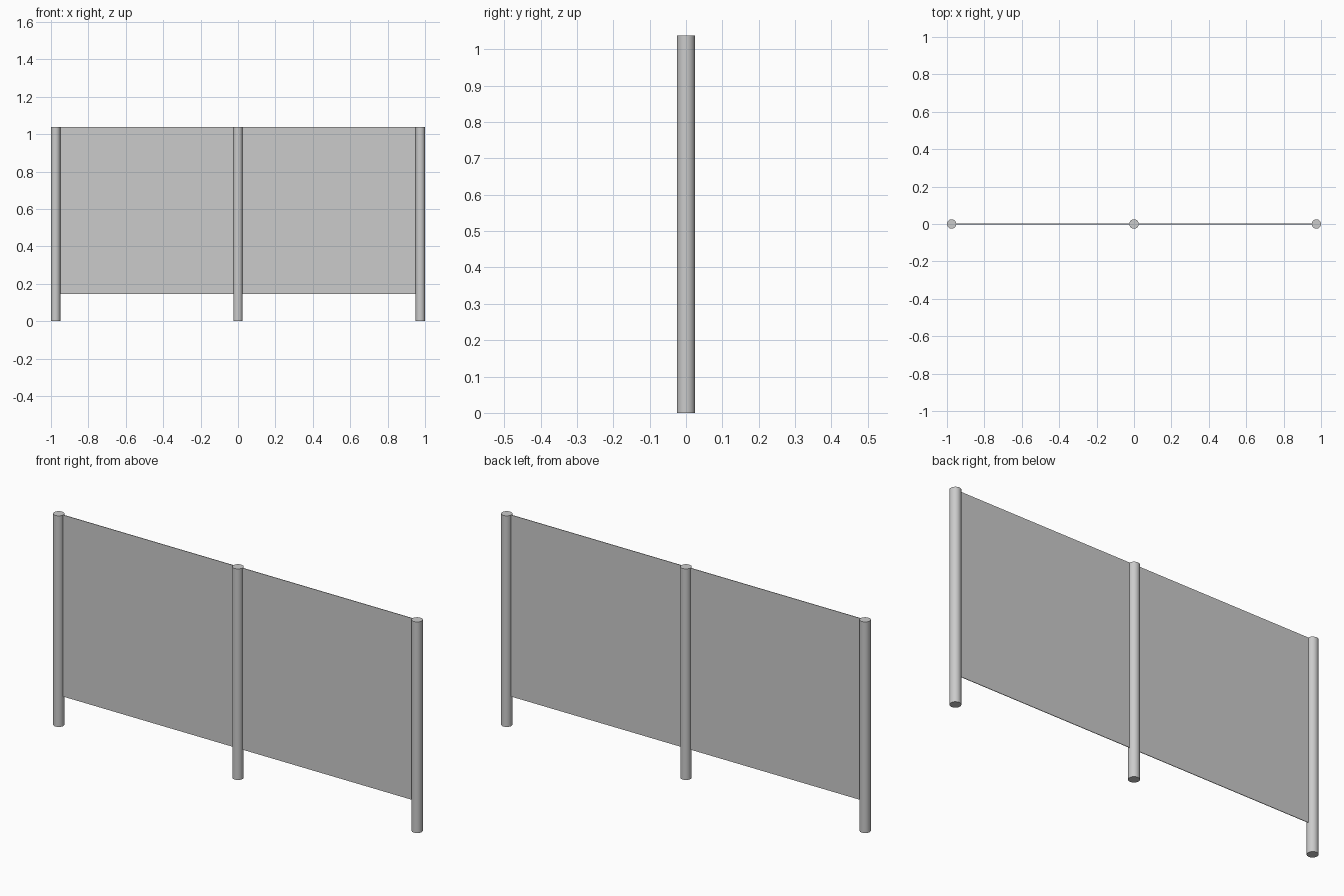
import bpy

if "Cube" in bpy.data.objects:
    bpy.data.objects.remove(bpy.data.objects["Cube"])

HEIGHT = 1.038      # post height
RADIUS = 0.025      # post radius
SPAN = 0.975        # distance between post centres
PANEL_BOTTOM = 0.145
THICKNESS = 0.003


def add_post(name, x):
    bpy.ops.mesh.primitive_cylinder_add(vertices=32, radius=RADIUS, depth=HEIGHT,
                                        location=(x, 0, HEIGHT / 2))
    bpy.context.object.name = name
    bpy.ops.object.shade_smooth_by_angle()


def add_panel(name, x):
    # thin sheet running between the facing sides of two posts
    bpy.ops.mesh.primitive_cube_add(size=1, location=(x, 0, (HEIGHT + PANEL_BOTTOM) / 2))
    panel = bpy.context.object
    panel.name = name
    panel.scale = (SPAN - 2 * RADIUS + 0.002, THICKNESS, HEIGHT - PANEL_BOTTOM)
    bpy.ops.object.transform_apply(location=False, rotation=False, scale=True)


# Round posts
for side, i in (("left", -1), ("middle", 0), ("right", 1)):
    add_post(side + "_post", i * SPAN)

# Thin infill panels
for side, i in (("left", -1), ("right", 1)):
    add_panel(side + "_panel", i * SPAN / 2)
